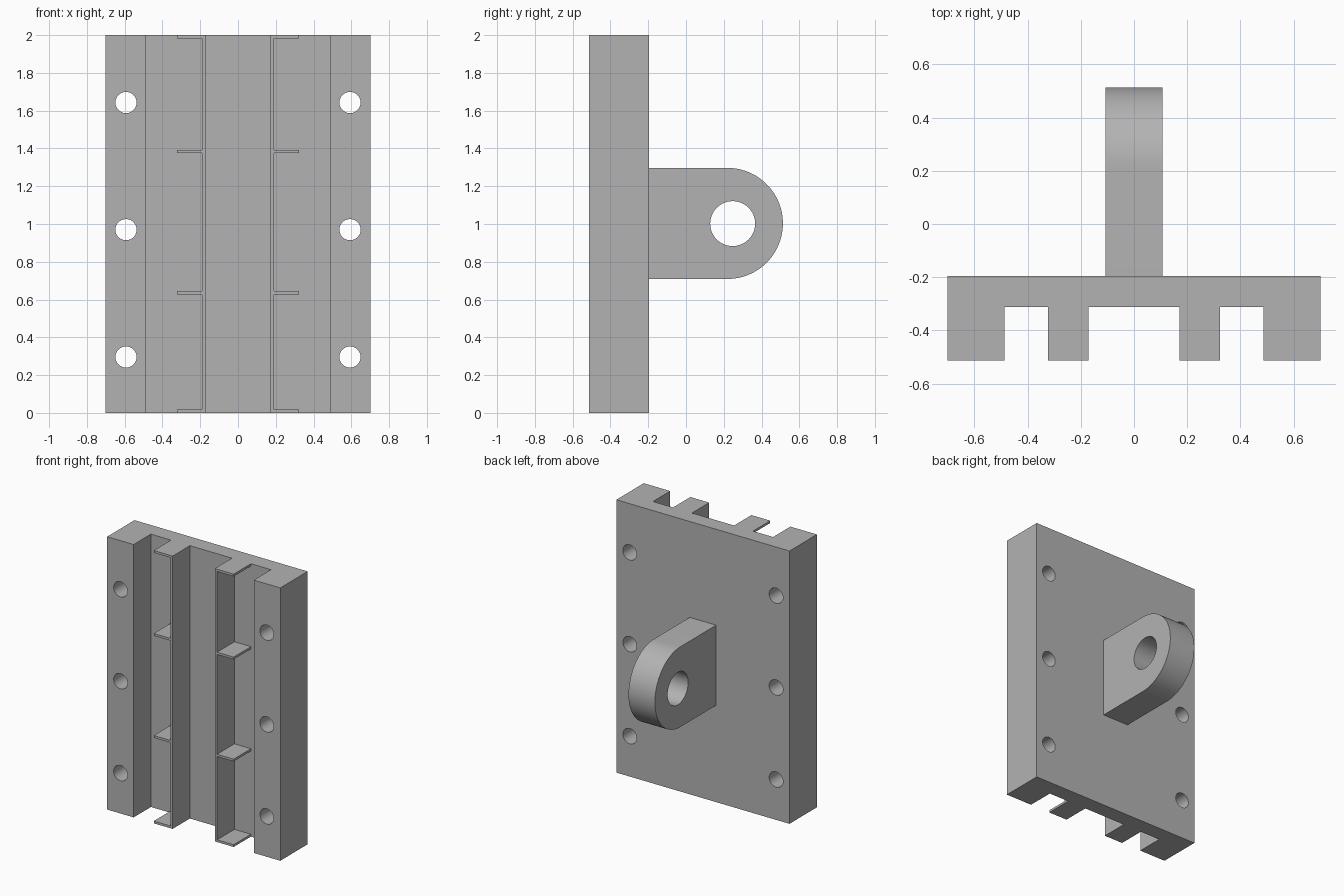
import bpy, bmesh, math
from mathutils import Matrix

cube = bpy.data.objects.get("Cube")
if cube:
    bpy.data.objects.remove(cube, do_unlink=True)

# Single grey material
grey = bpy.data.materials.new("plain grey")
grey.use_nodes = True
colour = (0.45, 0.45, 0.45, 1)
grey.diffuse_color = colour
grey.node_tree.nodes["Principled BSDF"].inputs["Base Color"].default_value = colour


def finish(name, bm):
    bmesh.ops.recalc_face_normals(bm, faces=bm.faces)
    mesh = bpy.data.meshes.new(name)
    bm.to_mesh(mesh)
    bm.free()
    mesh.materials.append(grey)
    obj = bpy.data.objects.new(name, mesh)
    bpy.context.collection.objects.link(obj)
    return obj


def prism(name, points, direction):
    """Extrude a closed 3D outline along a direction."""
    bm = bmesh.new()
    face = bm.faces.new([bm.verts.new(p) for p in points])
    new = bmesh.ops.extrude_face_region(bm, geom=[face])["geom"]
    bmesh.ops.translate(bm, vec=direction,
                        verts=[v for v in new if isinstance(v, bmesh.types.BMVert)])
    return finish(name, bm)


def cylinders(name, centres, radius, axis):
    bm = bmesh.new()
    for c in centres:
        turn = Matrix.Rotation(math.pi / 2, 4, axis)
        bmesh.ops.create_cone(bm, cap_ends=True, segments=48, radius1=radius,
                              radius2=radius, depth=1.5,
                              matrix=Matrix.Translation(c) @ turn)
    return finish(name, bm)


def boolean(target, tool, operation):
    """Apply a boolean and discard the tool object."""
    tool.hide_render = True
    mod = target.modifiers.new("boolean", 'BOOLEAN')
    mod.operation, mod.solver, mod.object = operation, 'EXACT', tool
    bpy.context.view_layer.objects.active = target
    bpy.ops.object.modifier_apply(modifier=mod.name)
    bpy.data.objects.remove(tool, do_unlink=True)


def smooth(obj):
    bpy.ops.object.select_all(action='DESELECT')
    obj.select_set(True)
    bpy.context.view_layer.objects.active = obj
    bpy.ops.object.shade_smooth_by_angle(angle=math.radians(30))


FRONT, FLOOR, BACK, HEIGHT = -0.513, -0.313, -0.196, 2.0
EDGE, RAIL, RIB, WEB_OUT, WEB_IN = 0.702, 0.487, 0.324, 0.19, 0.171

# Back plate with side rails and two thin webs, as one extruded section
half = [(WEB_IN, FLOOR), (WEB_IN, FRONT), (WEB_OUT, FRONT), (WEB_OUT, FLOOR),
        (RAIL, FLOOR), (RAIL, FRONT), (EDGE, FRONT), (EDGE, BACK)]
section = half + [(-x, y) for x, y in reversed(half)]
plate = prism("channel_plate", [(x, y, 0) for x, y in section], (0, 0, HEIGHT))

# Mounting holes through the side rails
holes = [(s * 0.593, -0.35, z) for s in (-1, 1) for z in (0.296, 0.97, 1.643)]
boolean(plate, cylinders("hole_cutter", holes, 0.056, 'X'), 'DIFFERENCE')
smooth(plate)

# Thin shelves standing out from each web
THICK = 0.017
for side, label in ((1, "left"), (-1, "right")):
    for i, z in enumerate((0, 0.627, 1.375, HEIGHT - THICK)):
        outline = [(side * x, y, z) for x, y in
                   ((WEB_OUT, FRONT), (RIB, FRONT), (RIB, FLOOR), (WEB_OUT, FLOOR))]
        prism(f"{label}_shelf_{i + 1}", outline, (0, 0, THICK))

# Rounded lug with a pin hole on the back
WIDTH, RADIUS, MID_Y, MID_Z = 0.214, 0.294, 0.219, 1.003
outline = [(-WIDTH / 2, BACK, MID_Z - RADIUS)]
for i in range(49):
    a = math.pi * (i / 48 - 0.5)
    outline.append((-WIDTH / 2, MID_Y + RADIUS * math.cos(a), MID_Z + RADIUS * math.sin(a)))
outline.append((-WIDTH / 2, BACK, MID_Z + RADIUS))
lug = prism("pivot_lug", outline, (WIDTH, 0, 0))
boolean(lug, cylinders("pin_cutter", [(0, 0.247, 1.002)], 0.119, 'Y'), 'DIFFERENCE')
smooth(lug)
